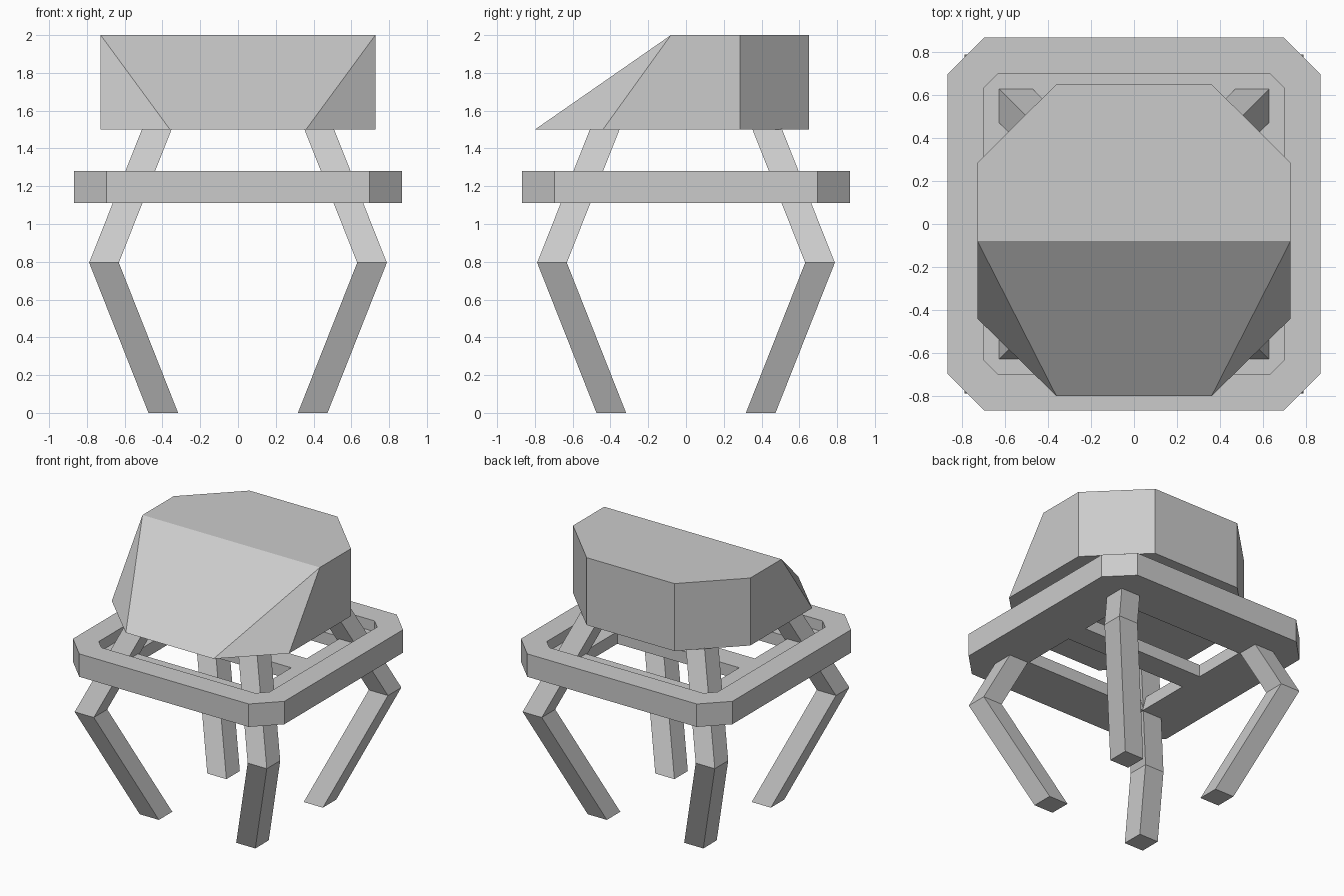
import bpy
import bmesh

if "Cube" in bpy.data.objects:
    bpy.data.objects.remove(bpy.data.objects["Cube"], do_unlink=True)

GREY = (0.6, 0.6, 0.6, 1.0)
grey = bpy.data.materials.new("plain_grey")
grey.use_nodes = True
grey.diffuse_color = GREY
grey.node_tree.nodes["Principled BSDF"].inputs["Base Color"].default_value = GREY


def finish(name, bm):
    """Turn a bmesh into a named, flat-shaded object."""
    bmesh.ops.recalc_face_normals(bm, faces=bm.faces)
    mesh = bpy.data.meshes.new(name)
    bm.to_mesh(mesh)
    bm.free()
    mesh.materials.append(grey)
    obj = bpy.data.objects.new(name, mesh)
    bpy.context.collection.objects.link(obj)
    return obj


def loft(name, sections):
    """Skin matching (outline, z) sections, capped at both ends."""
    bm = bmesh.new()
    rings = [[bm.verts.new((x, y, z)) for x, y in outline] for outline, z in sections]
    for low, high in zip(rings, rings[1:]):
        for i in range(len(low)):
            j = (i + 1) % len(low)
            bm.faces.new((low[i], low[j], high[j], high[i]))
    bm.faces.new(rings[0])
    bm.faces.new(rings[-1])
    return finish(name, bm)


def octagon(half, flat):
    """Square outline with cut corners; flat is half the straight edge."""
    return [(flat, -half), (half, -flat), (half, flat), (flat, half),
            (-flat, half), (-half, flat), (-half, -flat), (-flat, -half)]


def box_outline(x0, x1, y0, y1):
    return [(x0, y0), (x1, y0), (x1, y1), (x0, y1)]


# Frame: a chamfered tray with a raised rim and two windows split by a crossbar
frame = loft("frame", [(octagon(0.867, 0.695), 1.11), (octagon(0.867, 0.695), 1.28)])
cutters = [loft("tray_cutter", [(octagon(0.70, 0.63), 1.2), (octagon(0.70, 0.63), 1.4)])]
for low, high in ((-0.5, -0.09), (0.09, 0.5)):
    hole = box_outline(-0.5, 0.5, low, high)
    cutters.append(loft("window_cutter", [(hole, 1.0), (hole, 1.35)]))
for cutter in cutters:
    cutter.hide_render = True
    mod = frame.modifiers.new(cutter.name, "BOOLEAN")
    mod.operation = "DIFFERENCE"
    mod.solver = "EXACT"
    mod.object = cutter
bpy.context.view_layer.update()
evaluated = frame.evaluated_get(bpy.context.evaluated_depsgraph_get())
cut_mesh = bpy.data.meshes.new_from_object(evaluated)
frame.modifiers.clear()
frame.data = cut_mesh
for cutter in cutters:
    bpy.data.objects.remove(cutter, do_unlink=True)

# Legs: square bars bent at the knee, mirrored to the four corners
LEG_WIDTH = 0.157
for x_side, sx in (("right", -1), ("left", 1)):
    for y_side, sy in (("front", -1), ("back", 1)):
        sections = []
        for outer, z in ((0.474, 0.0), (0.788, 0.795), (0.505, 1.51)):
            near, far = outer - LEG_WIDTH, outer
            outline = [(sx * x, sy * y) for x, y in box_outline(near, far, near, far)]
            sections.append((outline, z))
        loft(f"{y_side}_{x_side}_leg", sections)

# Cabin: half outline mirrored across x, with a sloped front and corner facets
bm = bmesh.new()


def pair(x, y, z):
    return bm.verts.new((x, y, z)), bm.verts.new((-x, y, z))


nose = pair(0.36, -0.80, 1.5)
cheek = pair(0.727, -0.44, 1.5)
side = pair(0.727, 0.285, 1.5)
rear = pair(0.36, 0.65, 1.5)
brow = pair(0.727, -0.08, 2.0)
side_top = pair(0.727, 0.285, 2.0)
rear_top = pair(0.36, 0.65, 2.0)
for s in (0, 1):
    bm.faces.new((nose[s], cheek[s], brow[s]))
    bm.faces.new((cheek[s], side[s], side_top[s], brow[s]))
    bm.faces.new((side[s], rear[s], rear_top[s], side_top[s]))
bm.faces.new((nose[0], brow[0], brow[1], nose[1]))
bm.faces.new((rear[0], rear[1], rear_top[1], rear_top[0]))
bm.faces.new((brow[0], side_top[0], rear_top[0], rear_top[1], side_top[1], brow[1]))
bm.faces.new((nose[0], cheek[0], side[0], rear[0], rear[1], side[1], cheek[1], nose[1]))
finish("cabin", bm)
